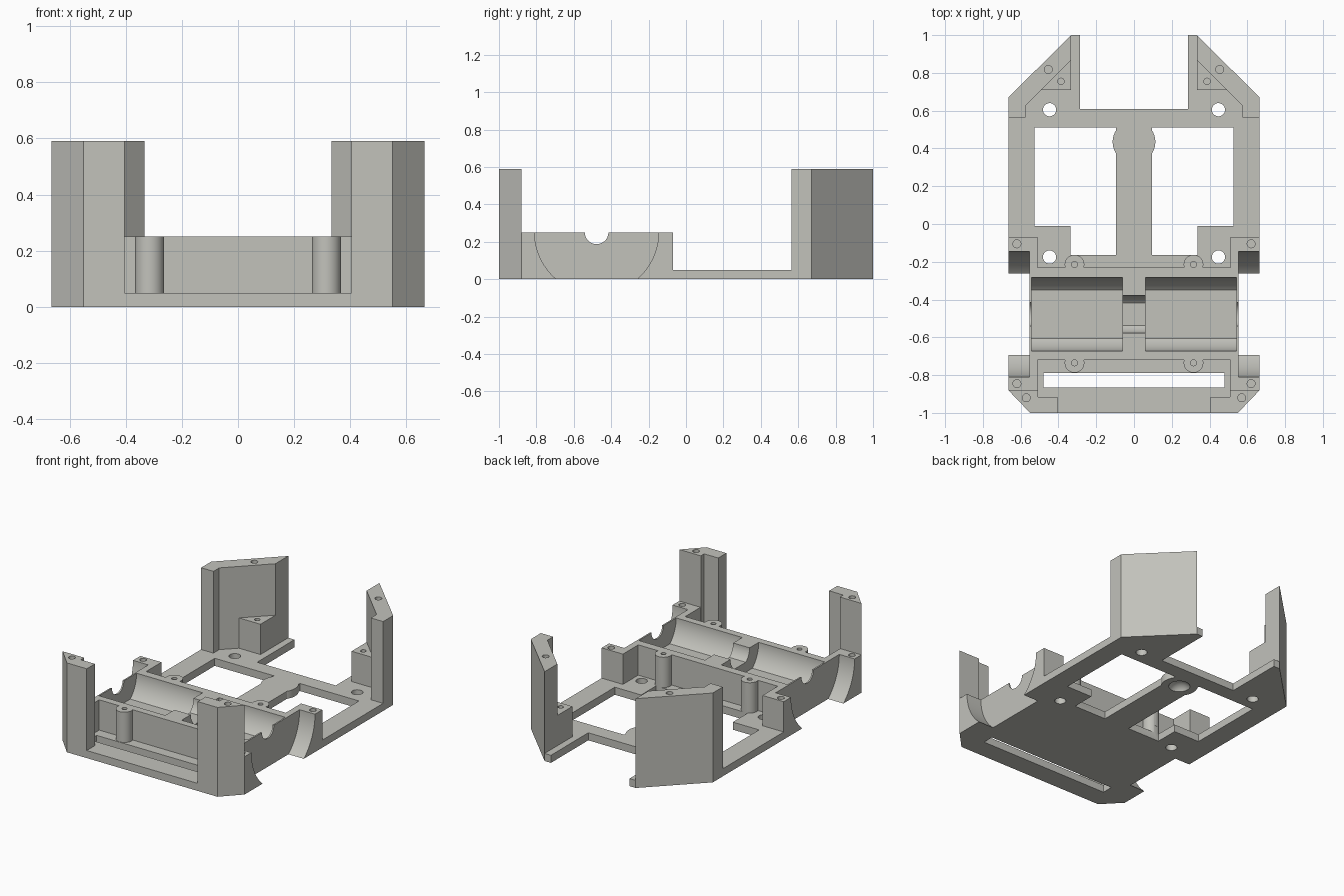
import bpy, bmesh, math

if "Cube" in bpy.data.objects:
    bpy.data.objects.remove(bpy.data.objects["Cube"])

grey = bpy.data.materials.new("warm grey plastic")
grey.diffuse_color = (0.54, 0.54, 0.50, 1)
grey.use_nodes = True
grey.node_tree.nodes["Principled BSDF"].inputs["Base Color"].default_value = grey.diffuse_color


def prism(name, pts, lo, hi, axis="z"):
    """Extrude a closed 2D outline along z (points x,y) or x (points y,z)."""
    bm = bmesh.new()
    rings = []
    for h in (lo, hi):
        rings.append([bm.verts.new((a, b, h) if axis == "z" else (h, a, b)) for a, b in pts])
    n = len(pts)
    for r in rings:
        bm.faces.new(r)
    for i in range(n):
        j = (i + 1) % n
        bm.faces.new((rings[0][i], rings[0][j], rings[1][j], rings[1][i]))
    bmesh.ops.recalc_face_normals(bm, faces=bm.faces)
    me = bpy.data.meshes.new(name)
    bm.to_mesh(me)
    bm.free()
    ob = bpy.data.objects.new(name, me)
    bpy.context.collection.objects.link(ob)
    return ob


def rect(x0, x1, y0, y1):
    return [(x0, y0), (x1, y0), (x1, y1), (x0, y1)]


def circle(cx, cy, r, n=32, floor=-9.0):
    """Circle whose lower side may be flattened at height floor."""
    pts = []
    for i in range(n):
        a = 2 * math.pi * (i + 0.5) / n
        pts.append((cx + r * math.cos(a), cy + r * math.sin(a)))
    if floor > cy - r:
        w = math.sqrt(r * r - (floor - cy) ** 2)
        pts = [p for p in pts if p[1] > floor + 1e-4]
        a0 = math.asin((floor - cy) / r)
        pts.sort(key=lambda p: (math.atan2(p[1] - cy, p[0] - cx) - a0) % (2 * math.pi))
        pts = [(cx + w, floor)] + pts + [(cx - w, floor)]
    return pts


def flip(pts, s):
    return [(s * x, y) for x, y in pts]


def mirrored(half):
    return half + [(-x, y) for x, y in reversed(half)]


PLATE, DECK, TOP = 0.05, 0.25, 0.59
AXLE = -0.478
adds, cuts = [], []

# Base plate with bevelled corners and open rear bay
chassis = prism("chassis", mirrored([(0.55, -1), (0.665, -0.88), (0.665, 0.67), (0.333, 1),
                                     (0.287, 1), (0.287, 0.61)]), 0, PLATE)

# Motor cradle with four corner tabs
adds.append(prism("motor_cradle", mirrored([(0.51, -0.72), (0.51, -0.88), (0.665, -0.88),
                                            (0.665, -0.07), (0.51, -0.07), (0.51, -0.23)]), 0, DECK))

# Front slot
cuts.append(prism("front_slot", rect(-0.48, 0.48, -0.865, -0.79), -0.1, 0.1))

for s in (-1, 1):
    # Plate windows and wheel clearance
    cuts.append(prism("window", flip([(0.095, -0.165), (0.335, -0.165), (0.335, -0.01), (0.527, -0.01),
                                      (0.527, 0.51), (0.095, 0.51)], s), -0.1, 0.1))
    cuts.append(prism("wheel_arch", circle(AXLE, 0.253, 0.332, 128), s * 0.553, s * 0.8, "x"))
    # Flat bottomed motor trough and shaft hole
    cuts.append(prism("motor_trough", circle(AXLE, 0.25, 0.195, 96, 0.104), s * 0.06, s * 0.543, "x"))
    cuts.append(prism("shaft_hole", circle(AXLE, 0.25, 0.063, 48), s * 0.5, s * 0.6, "x"))

    # Tall corner posts and low rear steps
    adds.append(prism("rear_post", flip([(0.333, 1), (0.665, 0.67), (0.665, 0.565), (0.575, 0.565),
                                         (0.575, 0.625), (0.333, 0.867)], s), 0, TOP))
    adds.append(prism("rear_step", flip([(0.333, 0.88), (0.333, 0.71), (0.503, 0.71)], s), 0, DECK))
    adds.append(prism("front_post", flip([(0.405, -1), (0.55, -1), (0.665, -0.88), (0.508, -0.88),
                                          (0.508, -0.915), (0.405, -0.915)], s), 0, TOP))

    # Screw bosses on the cradle walls
    for y in (-0.215, -0.735):
        adds.append(prism("screw_boss", circle(s * 0.315, y, 0.052), 0, DECK))
        cuts.append(prism("boss_hole", circle(s * 0.315, y, 0.016, 24), DECK - 0.13, DECK + 0.05))
    # Blind screw holes in tabs, steps and posts
    for x, y, z, r in ((0.62, -0.105, DECK, 0.021), (0.62, -0.845, DECK, 0.021),
                       (0.387, 0.755, DECK, 0.017), (0.453, 0.818, TOP, 0.021), (0.57, -0.92, TOP, 0.021)):
        cuts.append(prism("screw_hole", circle(s * x, y, r, 24), z - 0.13, z + 0.05))
    # Through holes in the plate
    for y in (0.605, -0.175):
        cuts.append(prism("plate_hole", circle(s * 0.447, y, 0.035), -0.1, 0.1))

# Notch between the two motors
cuts.append(prism("centre_notch", circle(AXLE, 0.25, 0.1, 64, 0.17), -0.08, 0.08, "x"))

# Caster pad on the spine, with a domed socket underneath
pad = prism("caster_pad", circle(0, 0.435, 0.113, 64), 0, PLATE)
bm = bmesh.new()
bmesh.ops.create_uvsphere(bm, u_segments=32, v_segments=32, radius=0.075)
bmesh.ops.translate(bm, verts=bm.verts, vec=(0, 0.435, -0.036))
me = bpy.data.meshes.new("caster_socket")
bm.to_mesh(me)
bm.free()
socket = bpy.data.objects.new("caster_socket", me)
bpy.context.collection.objects.link(socket)

# Fuse the parts, then cut the openings
steps = [(o, "UNION") for o in adds] + [(o, "DIFFERENCE") for o in cuts]
steps += [(pad, "UNION"), (socket, "DIFFERENCE")]
for ob, op in steps:
    m = chassis.modifiers.new(ob.name, "BOOLEAN")
    m.operation, m.solver, m.object = op, "EXACT", ob
bpy.context.view_layer.update()
dg = bpy.context.evaluated_depsgraph_get()
result = bpy.data.meshes.new_from_object(chassis.evaluated_get(dg))
chassis.modifiers.clear()
chassis.data = result
for ob, _ in steps:
    bpy.data.objects.remove(ob)

# Finish
result.materials.clear()
result.materials.append(grey)
for p in result.polygons:
    p.material_index = 0
bpy.ops.object.select_all(action="DESELECT")
chassis.select_set(True)
bpy.context.view_layer.objects.active = chassis
bpy.ops.object.shade_smooth_by_angle(angle=math.radians(25))
